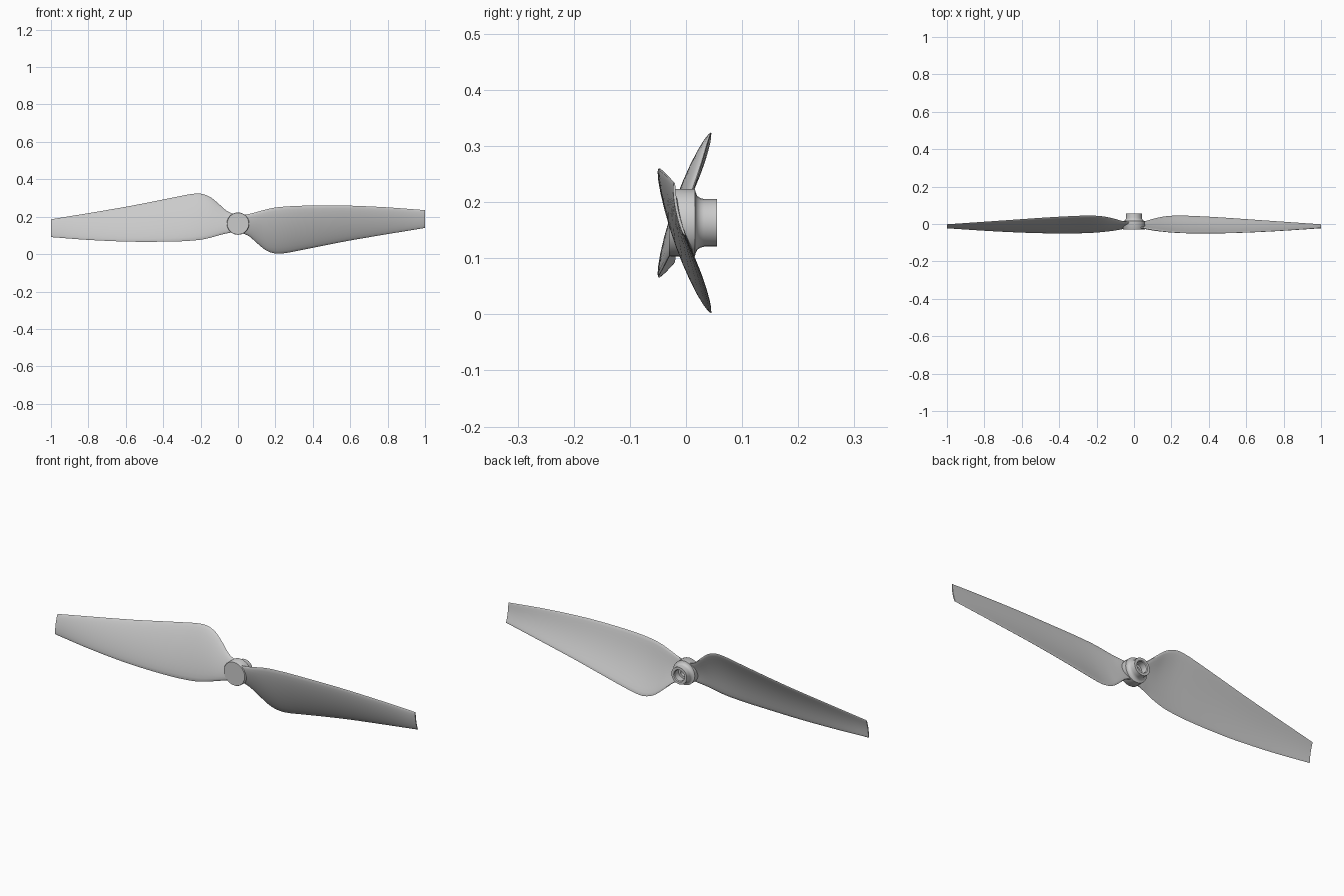
import bpy, bmesh, math
from mathutils import Vector, Matrix

cube = bpy.data.objects.get("Cube")
if cube:
    bpy.data.objects.remove(cube)

CENTRE = 0.163

grey = bpy.data.materials.new("light_grey")
grey.use_nodes = True
colour = (0.6, 0.6, 0.6, 1)
grey.diffuse_color = colour
grey.node_tree.nodes["Principled BSDF"].inputs["Base Color"].default_value = colour


def finish(name, bm, angle):
    bmesh.ops.recalc_face_normals(bm, faces=bm.faces)
    mesh = bpy.data.meshes.new(name)
    bm.to_mesh(mesh)
    bm.free()
    mesh.materials.append(grey)
    obj = bpy.data.objects.new(name, mesh)
    bpy.context.collection.objects.link(obj)
    obj.location.z = CENTRE
    bpy.ops.object.select_all(action='DESELECT')
    obj.select_set(True)
    bpy.context.view_layer.objects.active = obj
    bpy.ops.object.shade_smooth_by_angle(angle=math.radians(angle))
    return obj


def bridge(bm, a, b):
    n = len(a)
    for i in range(n):
        bm.faces.new((a[i], a[(i + 1) % n], b[(i + 1) % n], b[i]))


# Blade stations: span, leading z, leading y, trailing z, trailing y
STATIONS = [
    (0.02, 0.045, -0.018, -0.05, 0.008),
    (0.06, 0.052, -0.024, -0.068, 0.014),
    (0.10, 0.062, -0.032, -0.103, 0.026),
    (0.15, 0.076, -0.039, -0.143, 0.038),
    (0.20, 0.086, -0.044, -0.160, 0.044),
    (0.25, 0.091, -0.047, -0.158, 0.045),
    (0.32, 0.095, -0.049, -0.145, 0.043),
    (0.45, 0.097, -0.049, -0.119, 0.036),
    (0.60, 0.096, -0.045, -0.090, 0.026),
    (0.80, 0.087, -0.035, -0.056, 0.012),
    (1.00, 0.072, -0.021, -0.023, -0.002),
]
CHORD_STEPS = 12


def spline(p, q, r, s, t):
    # Catmull-Rom with tangents scaled to the uneven station spacing
    h = r[0] - q[0]
    out = [q[0] + h * t]
    for k in range(1, len(q)):
        m0 = (r[k] - p[k]) / (r[0] - p[0]) * h
        m1 = (s[k] - q[k]) / (s[0] - q[0]) * h
        out.append((2*t**3 - 3*t**2 + 1) * q[k] + (t**3 - 2*t**2 + t) * m0
                   + (3*t**2 - 2*t**3) * r[k] + (t**3 - t**2) * m1)
    return out


def smooth_stations(sub=4):
    last = len(STATIONS) - 1
    for i in range(last):
        pts = [STATIONS[min(max(j, 0), last)] for j in range(i - 1, i + 3)]
        for k in range(sub):
            yield spline(*pts, k / sub)
    yield STATIONS[last]


def section(bm, x, lz, ly, tz, ty):
    # Cambered profile with rounded edges
    lead, trail = Vector((x, ly, lz)), Vector((x, ty, tz))
    chord = trail - lead
    normal = Vector((0, chord.z, -chord.y)).normalized()
    half = 0.0065 - 0.004 * x
    upper, lower = [], []
    for i in range(CHORD_STEPS + 1):
        s = (1 - math.cos(math.pi * i / CHORD_STEPS)) / 2
        camber = 0.05 * chord.length * 4 * s * (1 - s)
        mid = lead + chord * s + normal * camber
        thick = half * math.sqrt(max(0, 1 - abs(2 * s - 1) ** 6))
        upper.append(mid + normal * thick)
        lower.append(mid - normal * thick)
    return [bm.verts.new(p) for p in upper + lower[-2:0:-1]]


def blade(name, turn):
    bm = bmesh.new()
    rings = [section(bm, *s) for s in smooth_stations()]
    for a, b in zip(rings, rings[1:]):
        bridge(bm, a, b)
    bm.faces.new(rings[0])
    bm.faces.new(rings[-1])
    bm.transform(Matrix.Rotation(turn, 4, 'Y'))
    finish(name, bm, 40)


blade("left_blade", 0)
blade("right_blade", math.pi)

# Hub: turned profile of (radius, y), with a blind shaft hole at the back
PROFILE = [(0.058, -0.03), (0.06, -0.027), (0.06, 0.016), (0.055, 0.017),
           (0.048, 0.020), (0.044, 0.026), (0.0425, 0.032), (0.0425, 0.055),
           (0.03, 0.055), (0.027, 0.051), (0.027, 0.02), (0.016, 0.02),
           (0.016, -0.01)]
SIDES = 24
bm = bmesh.new()
rings = []
for r, y in PROFILE:
    angles = [2 * math.pi * i / SIDES for i in range(SIDES)]
    rings.append([bm.verts.new((r * math.cos(a), y, r * math.sin(a))) for a in angles])
for a, b in zip(rings, rings[1:]):
    bridge(bm, a, b)
bm.faces.new(rings[0])
bm.faces.new(rings[-1])
finish("hub", bm, 35)
